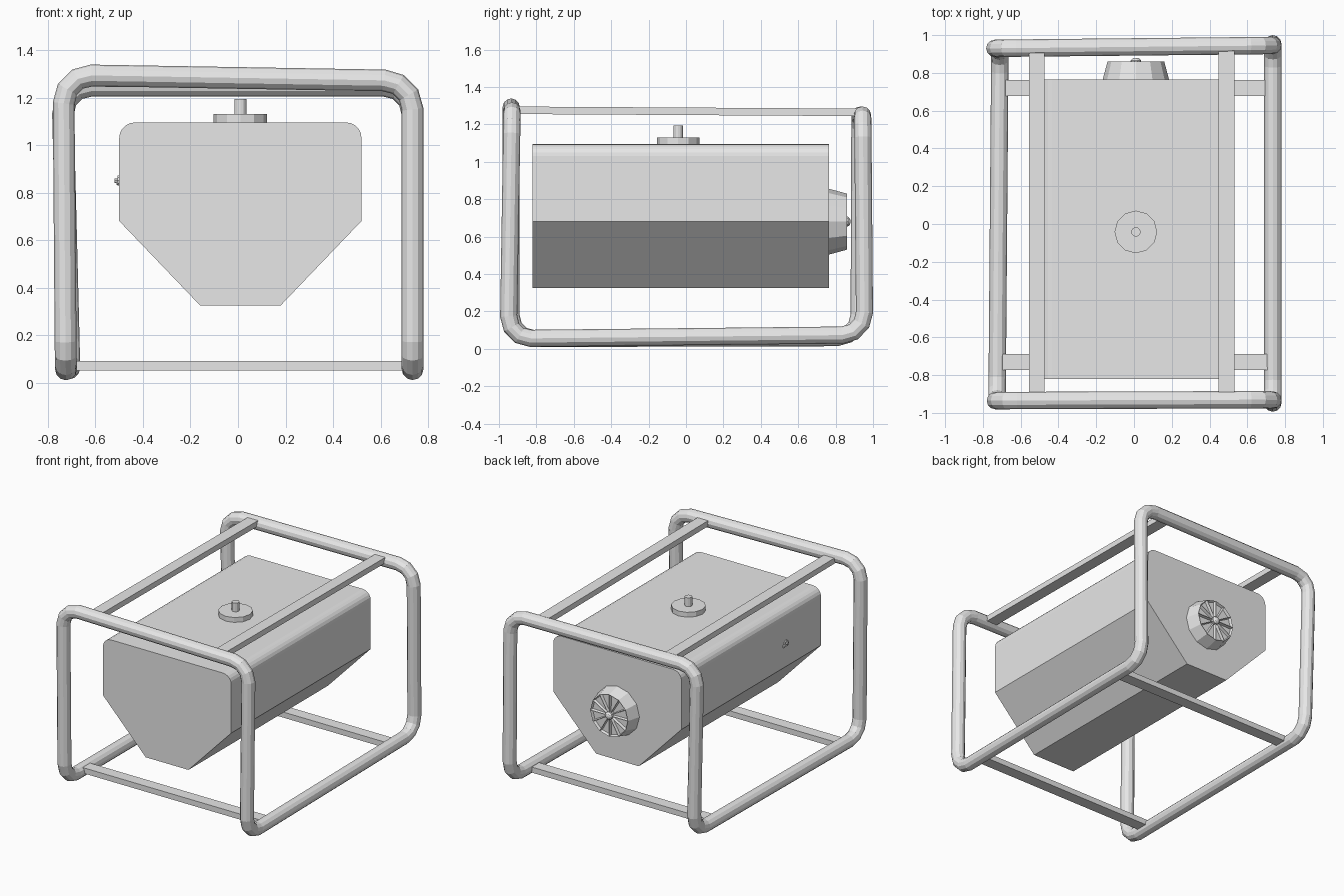
import bpy, bmesh, math
from mathutils import Vector, Matrix

cube = bpy.data.objects.get("Cube")
if cube:
    bpy.data.objects.remove(cube, do_unlink=True)

grey = bpy.data.materials.new("light grey metal")
grey.use_nodes = True
COLOUR = (0.8, 0.8, 0.8, 1)
grey.diffuse_color = COLOUR
grey.node_tree.nodes["Principled BSDF"].inputs["Base Color"].default_value = COLOUR


def add(name, bm):
    bmesh.ops.recalc_face_normals(bm, faces=bm.faces)
    me = bpy.data.meshes.new(name)
    bm.to_mesh(me)
    bm.free()
    me.materials.append(grey)
    ob = bpy.data.objects.new(name, me)
    bpy.context.collection.objects.link(ob)
    return ob


def box(name, lo, hi):
    bm = bmesh.new()
    lo, hi = Vector(lo), Vector(hi)
    bmesh.ops.create_cube(bm, size=1, matrix=Matrix.LocRotScale((lo + hi) / 2, None, hi - lo))
    return add(name, bm)


def turned(name, base, axis, rings, sides=12):
    """Solid of revolution; rings are (distance along axis, radius)."""
    rot = Vector(axis).to_track_quat('Z', 'Y')
    bm = bmesh.new()
    loops = [[bm.verts.new(Vector(base) + rot @ Vector((r * math.cos(math.tau * i / sides),
                                                        r * math.sin(math.tau * i / sides), d)))
              for i in range(sides)] for d, r in rings]
    for a, b in zip(loops, loops[1:]):
        for i in range(sides):
            j = (i + 1) % sides
            bm.faces.new((a[i], a[j], b[j], b[i]))
    bm.faces.new(loops[0])
    bm.faces.new(loops[-1])
    return add(name, bm)


def fillet(points, radius, steps):
    """Closed path with every corner rounded."""
    path = []
    for i, p in enumerate(points):
        a = p + (points[i - 1] - p).normalized() * radius
        b = p + (points[(i + 1) % len(points)] - p).normalized() * radius
        centre = a + b - p
        for k in range(steps + 1):
            t = math.pi / 2 * k / steps
            path.append(centre + (a - centre) * math.cos(t) + (b - centre) * math.sin(t))
    return path


# Tubular carrying frame: one continuous, slightly uneven bent pipe
corners = [Vector(c) for c in (
    (-0.725, -0.935, 0.055), (-0.735, -0.935, 1.295),
    (0.735, -0.93, 1.27), (0.735, -0.95, 0.055),
    (0.735, 0.955, 0.075), (0.735, 0.945, 1.25),
    (-0.74, 0.93, 1.25), (-0.71, 0.925, 0.06))]
curve = bpy.data.curves.new("tube_path", 'CURVE')
curve.dimensions = '3D'
curve.bevel_depth = 0.046
curve.bevel_resolution = 4
path = fillet(corners, 0.12, 3)
spline = curve.splines.new('POLY')
spline.points.add(len(path) - 1)
for pt, co in zip(spline.points, path):
    pt.co = (*co, 1)
spline.use_cyclic_u = True
helper = bpy.data.objects.new("tube_path", curve)
bpy.context.collection.objects.link(helper)
bpy.context.view_layer.update()
tube = bpy.data.meshes.new_from_object(helper.evaluated_get(bpy.context.evaluated_depsgraph_get()))
bpy.data.objects.remove(helper, do_unlink=True)
bm = bmesh.new()
bm.from_mesh(tube)
bpy.data.meshes.remove(tube)
for f in bm.faces:
    f.smooth = False
add("tube_frame", bm)

# Flat cross bars below and lengthwise bars above
for end, y in (("front", -0.73), ("back", 0.72)):
    box(end + "_cross_bar", (-0.71, y - 0.042, 0.05), (0.71, y + 0.042, 0.09))
for side, x in (("right", -0.515), ("left", 0.49)):
    bar = box(side + "_top_bar", (x - 0.042, -0.92, 1.25), (x + 0.042, 0.92, 1.29))
    for v in bar.data.vertices:
        v.co.z -= 0.006 * v.co.y

# Tank body: tapered profile with rounded top edges
R = 0.065
half = [(0.17, 0.325), (0.51, 0.68)]
for k in range(6):
    t = math.pi / 2 * k / 5
    half.append((0.51 - R + R * math.cos(t), 1.095 - R + R * math.sin(t)))
outline = half + [(-x, z) for x, z in reversed(half)]
bm = bmesh.new()
face = bm.faces.new([bm.verts.new((x + 0.01, -0.82, z)) for x, z in outline])
ext = bmesh.ops.extrude_face_region(bm, geom=[face])
bmesh.ops.translate(bm, vec=(0, 1.585, 0),
                    verts=[e for e in ext["geom"] if isinstance(e, bmesh.types.BMVert)])
add("tank_body", bm)

# Filler cap and its stem
turned("filler_cap", (0.01, -0.042, 1.09), (0, 0, 1), [(0, 0.113), (0.04, 0.113)])
turned("cap_stem", (0.01, -0.042, 1.12), (0, 0, 1), [(0, 0.025), (0.073, 0.025)])

# Starter housing on the back, with a fan of recessed vents
housing = turned("starter_housing", (0.01, 0.76, 0.68), (0, 1, 0), [(0, 0.177), (0.1, 0.15)])
bm = bmesh.new()
bm.from_mesh(housing.data)
cap = max(bm.faces, key=lambda f: f.calc_center_median().y)
vents = bmesh.ops.poke(bm, faces=[cap])["faces"]
bmesh.ops.inset_individual(bm, faces=vents, thickness=0.009, depth=-0.02)
bm.to_mesh(housing.data)
bm.free()
turned("starter_hub", (0.01, 0.83, 0.68), (0, 1, 0),
       [(0, 0.028), (0.035, 0.028), (0.046, 0.018), (0.05, 0.006)], 10)

# Small switch on the right side
turned("switch_plate", (-0.497, -0.42, 0.85), (-1, 0, 0), [(0, 0.022), (0.01, 0.022)], 10)
turned("switch_knob", (-0.5, -0.42, 0.85), (-1, 0, 0), [(0, 0.01), (0.019, 0.01)], 8)
box("switch_lever", (-0.512, -0.425, 0.832), (-0.5, -0.38, 0.845))
